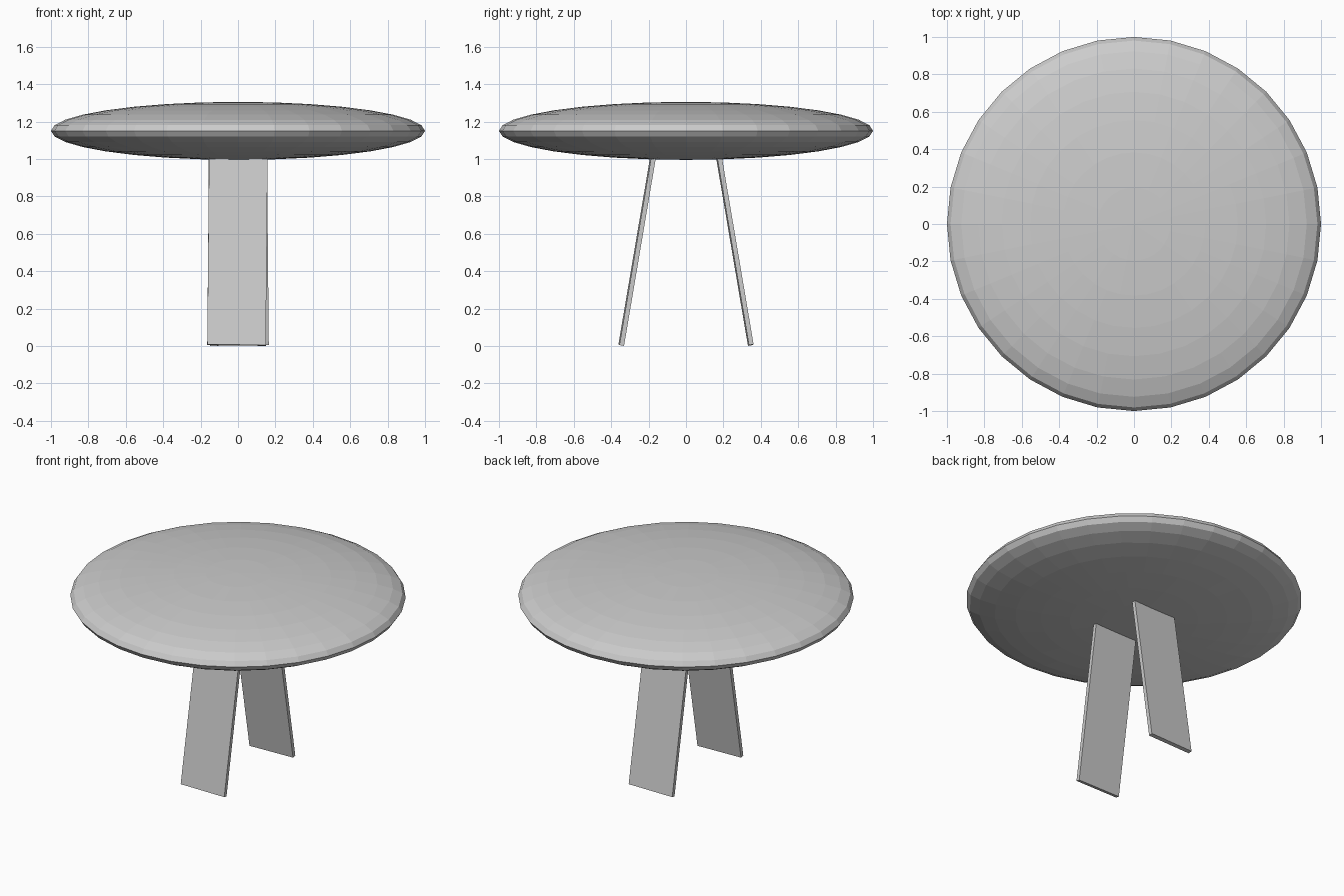
import bpy
from math import radians

if "Cube" in bpy.data.objects:
    bpy.data.objects.remove(bpy.data.objects["Cube"])

# Table top: a flattened, faceted ellipsoid
bpy.ops.mesh.primitive_uv_sphere_add(segments=32, ring_count=16, radius=1,
                                     location=(0, 0, 1.15))
top = bpy.context.object
top.name = "table_top"
top.scale = (1, 1, 0.155)


# Legs: two splayed planks, the second turned half way round from the first
def leg(name, side, yaw):
    bpy.ops.mesh.primitive_cube_add(size=1, location=(-0.003 * side, -0.257 * side, 0.532))
    ob = bpy.context.object
    ob.name = name
    ob.scale = (0.313, 0.025, 1.07)
    ob.rotation_euler = (radians(-9.6), radians(0.7), radians(yaw))


leg("front_leg", 1, 1)
leg("back_leg", -1, 181)
